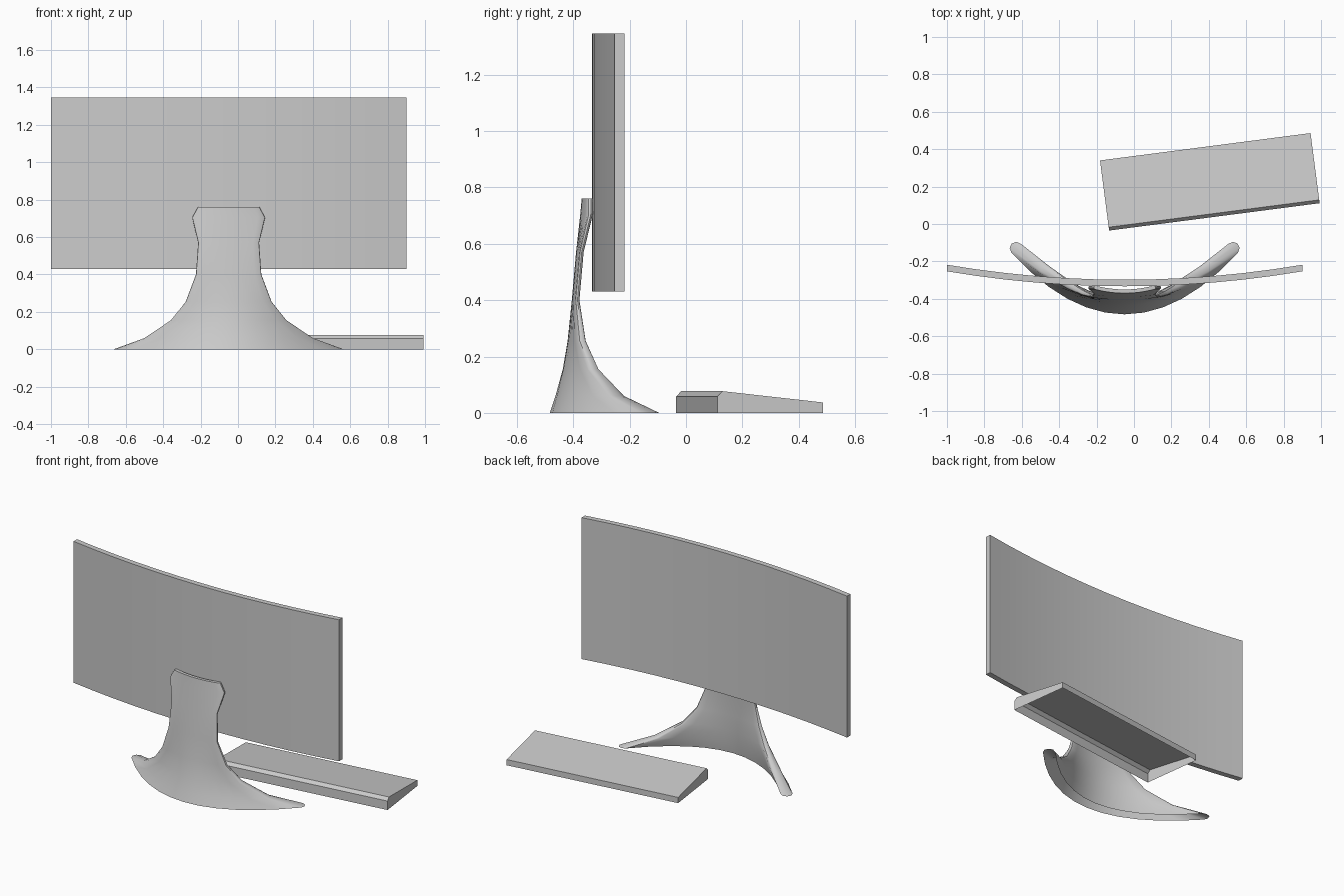
import bpy, math
from mathutils import Matrix, Vector

old = bpy.data.objects.get("Cube")
if old:
    bpy.data.objects.remove(old, do_unlink=True)

grey = bpy.data.materials.new("plain grey")
grey.use_nodes = True
GREY = (0.6, 0.6, 0.6, 1)
grey.diffuse_color = GREY
grey.node_tree.nodes["Principled BSDF"].inputs["Base Color"].default_value = GREY
MID = -0.05  # middle of screen and stand


def add_mesh(name, verts, faces, smooth=None):
    mesh = bpy.data.meshes.new(name)
    mesh.from_pydata(verts, [], faces)
    mesh.materials.append(grey)
    ob = bpy.data.objects.new(name, mesh)
    bpy.context.collection.objects.link(ob)
    bpy.ops.object.select_all(action='DESELECT')
    ob.select_set(True)
    bpy.context.view_layer.objects.active = ob
    bpy.ops.object.mode_set(mode='EDIT')
    bpy.ops.mesh.select_all(action='SELECT')
    bpy.ops.mesh.normals_make_consistent(inside=False)
    bpy.ops.object.mode_set(mode='OBJECT')
    if smooth:
        bpy.ops.object.shade_smooth_by_angle(angle=math.radians(smooth))
    return ob


def loft(rings):
    """Quads between successive closed rings of equal length."""
    n = len(rings[0])
    verts = [p for ring in rings for p in ring]
    faces = [(r * n + i, r * n + (i + 1) % n, (r + 1) * n + (i + 1) % n, (r + 1) * n + i)
             for r in range(len(rings) - 1) for i in range(n)]
    return verts, faces


# Curved screen: a rectangle swept along a shallow arc
steps = 12
sections = []
for i in range(steps + 1):
    u = 2 * i / steps - 1
    x, front = MID + 0.95 * u, -0.333 + 0.08 * u * u
    back = front + 0.035
    sections.append([(x, front, 0.43), (x, back, 0.43), (x, back, 1.345), (x, front, 1.345)])
verts, faces = loft(sections)
last = 4 * steps
faces += [(0, 1, 2, 3), (last, last + 1, last + 2, last + 3)]
add_mesh("curved_screen", verts, faces, 30)


# Flared stand: crescent sections with rounded tips, stacked upward
def crescent(z, half_width, front, back, thick):
    r = thick / 2
    w, y0, depth = half_width - r, front + r, back - front - thick
    outer, inner = [], []
    n = 12
    for i in range(n + 1):
        t = 2 * i / n - 1
        p = Vector((w * t, y0 + depth * t * t))
        normal = Vector((2 * depth * t, -w)).normalized()
        outer.append(p + normal * r)
        inner.append(p - normal * r)

    def cap(a, b):
        centre, arm = (a + b) / 2, a - b
        arm = arm / 2
        pts = []
        for k in range(1, 4):
            ang = math.pi * k / 4
            c, s = math.cos(ang), math.sin(ang)
            pts.append(centre + Vector((c * arm.x - s * arm.y, s * arm.x + c * arm.y)))
        return pts

    ring = outer + cap(outer[-1], inner[-1]) + inner[::-1] + cap(inner[0], outer[0])
    return [(MID + p.x, p.y, z) for p in ring]


# height, half width, front y, back y, thickness
levels = [(0, 0.615, -0.483, -0.095, 0.07),
          (0.06, 0.45, -0.463, -0.22, 0.06),
          (0.155, 0.31, -0.437, -0.31, 0.042),
          (0.255, 0.23, -0.42, -0.355, 0.03),
          (0.4, 0.175, -0.405, -0.378, 0.016),
          (0.57, 0.163, -0.39, -0.363, 0.016),
          (0.705, 0.195, -0.375, -0.33, 0.02),
          (0.76, 0.165, -0.37, -0.33, 0.02)]
rings = [crescent(*level) for level in levels]
verts, faces = loft(rings)
n = len(rings[0])
top = n * (len(rings) - 1)
faces.append(tuple(range(top, top + n)))
add_mesh("flared_stand", verts, faces, 40)

# Keyboard: wedge shell, open underneath, turned slightly
profile = [(0, 0), (0, 0.058), (0.018, 0.077), (0.378, 0.037), (0.378, 0)]
length = 1.135
m = len(profile)
verts = [(x, y, z) for x in (0, length) for y, z in profile]
faces = [(i, i + 1, m + i + 1, m + i) for i in range(m - 1)]
faces += [tuple(range(m)), tuple(range(m, 2 * m))]
keyboard = add_mesh("keyboard", verts, faces)
keyboard.data.transform(Matrix.Translation((-0.133, -0.035, 0)) @ Matrix.Rotation(math.radians(7.4), 4, 'Z'))
